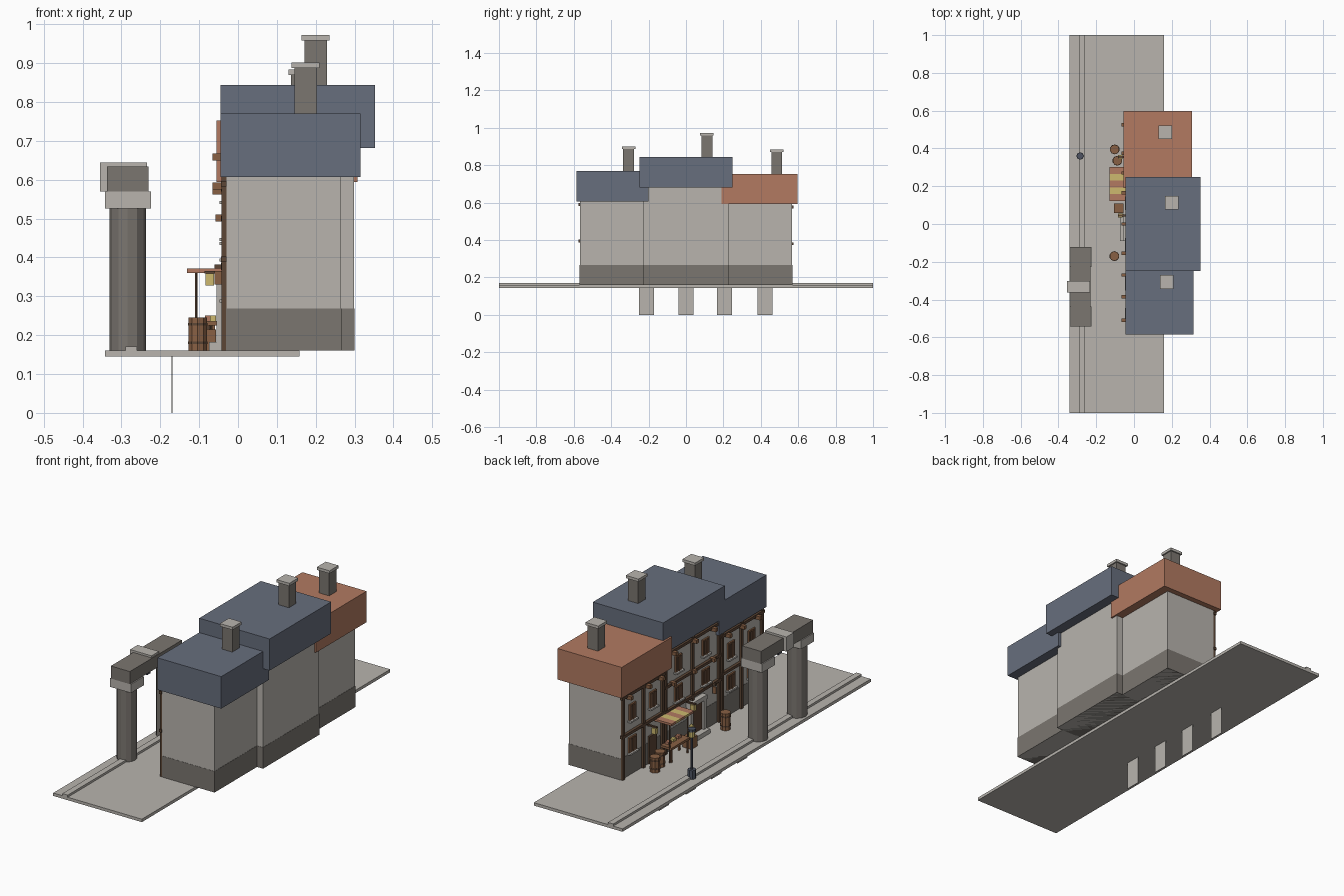
import bpy, math


def srgb(name, r, g, b):
    m = bpy.data.materials.new(name)
    lin = [((c / 255 + 0.055) / 1.055) ** 2.4 for c in (r, g, b)]
    m.diffuse_color = (*lin, 1)
    return m


PLASTER = srgb("pale_plaster", 184, 180, 174)
STONE = srgb("dark_stone", 123, 118, 112)
SLATE = srgb("blue_slate", 103, 110, 125)
TILE = srgb("orange_tile", 178, 122, 97)
TIMBER = srgb("dark_timber", 92, 70, 54)
WOOD = srgb("warm_wood", 136, 96, 68)
YELLOW = srgb("lamp_yellow", 205, 185, 110)
IRON = srgb("blue_iron", 78, 84, 98)


def box(name, mat, x0, x1, y0, y1, z0, z1):
    bpy.ops.mesh.primitive_cube_add(size=1, location=((x0 + x1) / 2, (y0 + y1) / 2, (z0 + z1) / 2))
    o = bpy.context.object
    o.name = name
    o.scale = (x1 - x0, y1 - y0, z1 - z0)
    o.data.materials.append(mat)
    return o


def cyl(name, mat, x, y, z0, z1, r, n=8):
    bpy.ops.mesh.primitive_cylinder_add(vertices=n, radius=r, depth=z1 - z0, location=(x, y, (z0 + z1) / 2))
    o = bpy.context.object
    o.name = name
    o.data.materials.append(mat)
    return o


G = 0.16      # street level
FX = -0.03    # facade plane

# Street slab and raised kerb
box("street", PLASTER, -0.342, 0.158, -1, 1, 0.145, G)
box("kerb", PLASTER, -0.29, -0.26, -1, 1, G, 0.171)

# Thin upright panels beneath the street
for y in (-0.21, 0, 0.205, 0.423):
    box("lower_panel", PLASTER, -0.171, -0.169, y - 0.04, y + 0.04, 0, 0.145)

# Houses: walls, stone base, block roof
# wall y0, y1, back x, eave z, roof box, roof colour
houses = [
    (-0.568, -0.222, 0.265, 0.62, (-0.045, 0.315, -0.585, -0.20, 0.607, 0.77), SLATE),
    (-0.226, 0.226, 0.299, 0.70, (-0.045, 0.352, -0.248, 0.248, 0.682, 0.843), SLATE),
    (0.222, 0.568, 0.262, 0.61, (-0.055, 0.307, 0.19, 0.597, 0.594, 0.752), TILE),
]
for y0, y1, xb, ze, roof, mat in houses:
    box("house_wall", PLASTER, FX, xb, y0, y1, G, ze)
    box("stone_base", STONE, FX - 0.001, xb + 0.001, y0 - 0.001, y1 + 0.001, G, 0.268)
    box("roof", mat, *roof)

# Chimneys: x, y, roof top, stack top
for x, y, z0, z1 in ((0.174, -0.307, 0.76, 0.887), (0.2, 0.112, 0.83, 0.958), (0.166, 0.485, 0.74, 0.87)):
    box("chimney", STONE, x - 0.029, x + 0.029, y - 0.029, y + 0.029, z0, z1)
    box("chimney_cap", PLASTER, x - 0.036, x + 0.036, y - 0.036, y + 0.036, z1, z1 + 0.014)

# Timber posts, rails and eave corbels: y positions, rail heights, eave height
frames = [
    ((-0.56, -0.395, -0.24), (0.395, 0.59), 0.607, (-0.51, -0.385, -0.27)),
    ((-0.215, 0.0, 0.215), (0.375, 0.50, 0.665), 0.682, (-0.155, 0.0, 0.165)),
    ((0.24, 0.395, 0.56), (0.38, 0.577), 0.594, (0.27, 0.375, 0.525)),
]
for posts, rails, eave, corbels in frames:
    for y in posts:
        box("timber_post", TIMBER, FX - 0.012, FX, y - 0.008, y + 0.008, G, eave)
    for z in rails:
        box("timber_rail", TIMBER, FX - 0.014, FX, posts[0] - 0.014, posts[-1] + 0.014, z - 0.007, z + 0.007)
    for y in corbels:
        box("corbel", WOOD, -0.066, FX, y - 0.009, y + 0.009, eave - 0.032, eave - 0.014)
for y in (-0.155, 0.0, 0.165):
    box("rail_bracket", WOOD, -0.058, FX, y - 0.009, y + 0.009, 0.493, 0.511)


# Windows: frame, pane, cross bar and sill
def window(y, z, w=0.03, h=0.038):
    box("window_frame", WOOD, FX - 0.008, FX, y - w, y + w, z - h, z + h)
    box("window_pane", TIMBER, FX - 0.010, FX, y - w + 0.007, y + w - 0.007, z - h + 0.007, z + h - 0.007)
    box("window_bar", WOOD, FX - 0.012, FX, y - 0.002, y + 0.002, z - h, z + h)
    box("window_sill", PLASTER, FX - 0.018, FX, y - w - 0.006, y + w + 0.006, z - h - 0.008, z - h)


for y, z in ((0.48, 0.315), (-0.11, 0.435), (0.11, 0.435), (-0.315, 0.33), (-0.48, 0.33)):
    window(y, z)
for y, z in ((-0.11, 0.585), (0.11, 0.585), (-0.315, 0.49), (-0.48, 0.49), (0.48, 0.48), (0.315, 0.48)):
    window(y, z, 0.026, 0.04)

# Doorway with pale surround, door and step
DY = -0.025
box("door", TIMBER, FX - 0.012, FX, DY - 0.045, DY + 0.045, G, 0.325)
for s in (-1, 1):
    box("door_jamb", PLASTER, FX - 0.025, FX, DY + s * 0.052 - 0.01, DY + s * 0.052 + 0.01, G, 0.33)
box("door_lintel", PLASTER, FX - 0.027, FX, DY - 0.066, DY + 0.066, 0.33, 0.352)
box("door_step", PLASTER, -0.074, FX, DY - 0.065, DY + 0.065, G, 0.182)
box("side_door", TIMBER, FX - 0.01, FX, 0.29, 0.35, G, 0.3)

# Gateway: two columns, capitals, beam, keystone
for y in (-0.49, -0.175):
    cyl("gate_column", STONE, -0.284, y, G, 0.53, 0.047, 12)
    box("gate_capital", PLASTER, -0.342, -0.224, y - 0.052, y + 0.052, 0.526, 0.57)
box("gate_beam", STONE, -0.337, -0.23, -0.543, -0.123, 0.57, 0.634)
box("keystone", PLASTER, -0.355, -0.234, -0.362, -0.302, 0.569, 0.644)
box("gate_lantern", IRON, -0.298, -0.27, -0.346, -0.318, 0.53, 0.57)

# Street lamp
LX, LY = -0.285, 0.36
cyl("lamp_base", IRON, LX, LY, G, 0.205, 0.02)
cyl("lamp_pole", IRON, LX, LY, G, 0.375, 0.006)
cyl("lamp_glass", YELLOW, LX, LY, 0.37, 0.4, 0.015)
cyl("lamp_cap", IRON, LX, LY, 0.4, 0.412, 0.019)

# Market stall: striped awning, poles, counter
for i in range(5):
    y = 0.122 + i * 0.036
    box("awning_stripe", YELLOW if i % 2 else TILE, -0.131, FX, y, y + 0.036, 0.36, 0.371)
for y in (0.14, 0.284):
    cyl("awning_pole", TIMBER, -0.107, y, G, 0.362, 0.0035, 6)
box("stall_counter", WOOD, -0.118, -0.055, 0.135, 0.285, 0.225, 0.237)
for y in (0.145, 0.275):
    for x in (-0.11, -0.063):
        box("counter_leg", WOOD, x - 0.004, x + 0.004, y - 0.004, y + 0.004, G, 0.225)
for i, y in enumerate((0.17, 0.21, 0.25)):
    box("stall_goods", YELLOW if i % 2 else TILE, -0.085, -0.065, y - 0.011, y + 0.011, 0.237, 0.25)

# Crates
box("crate", WOOD, -0.106, -0.056, 0.058, 0.108, G, 0.215)
box("small_crate", YELLOW, -0.072, -0.056, 0.038, 0.056, 0.235, 0.25)

# Barrels with hoops
for x, y, h in ((-0.104, -0.17, 0.086), (-0.102, 0.395, 0.075), (-0.088, 0.335, 0.075)):
    cyl("barrel", WOOD, x, y, G, G + h, 0.025, 10)
    for t in (0.2, 0.75):
        cyl("barrel_hoop", TIMBER, x, y, G + h * t, G + h * t + 0.007, 0.0262, 10)

# Hanging lanterns on brackets
for y, z in ((0.355, 0.328), (0.045, 0.328)):
    box("wall_lantern", YELLOW, -0.084, -0.062, y - 0.011, y + 0.011, z, z + 0.03)
    box("lantern_bracket", TIMBER, -0.086, FX, y - 0.005, y + 0.005, z + 0.03, z + 0.037)

# Hanging sign
box("sign_arm", TIMBER, -0.06, FX, -0.162, -0.152, 0.372, 0.382)
box("sign_board", WOOD, -0.06, FX - 0.012, -0.16, -0.154, 0.33, 0.365)
